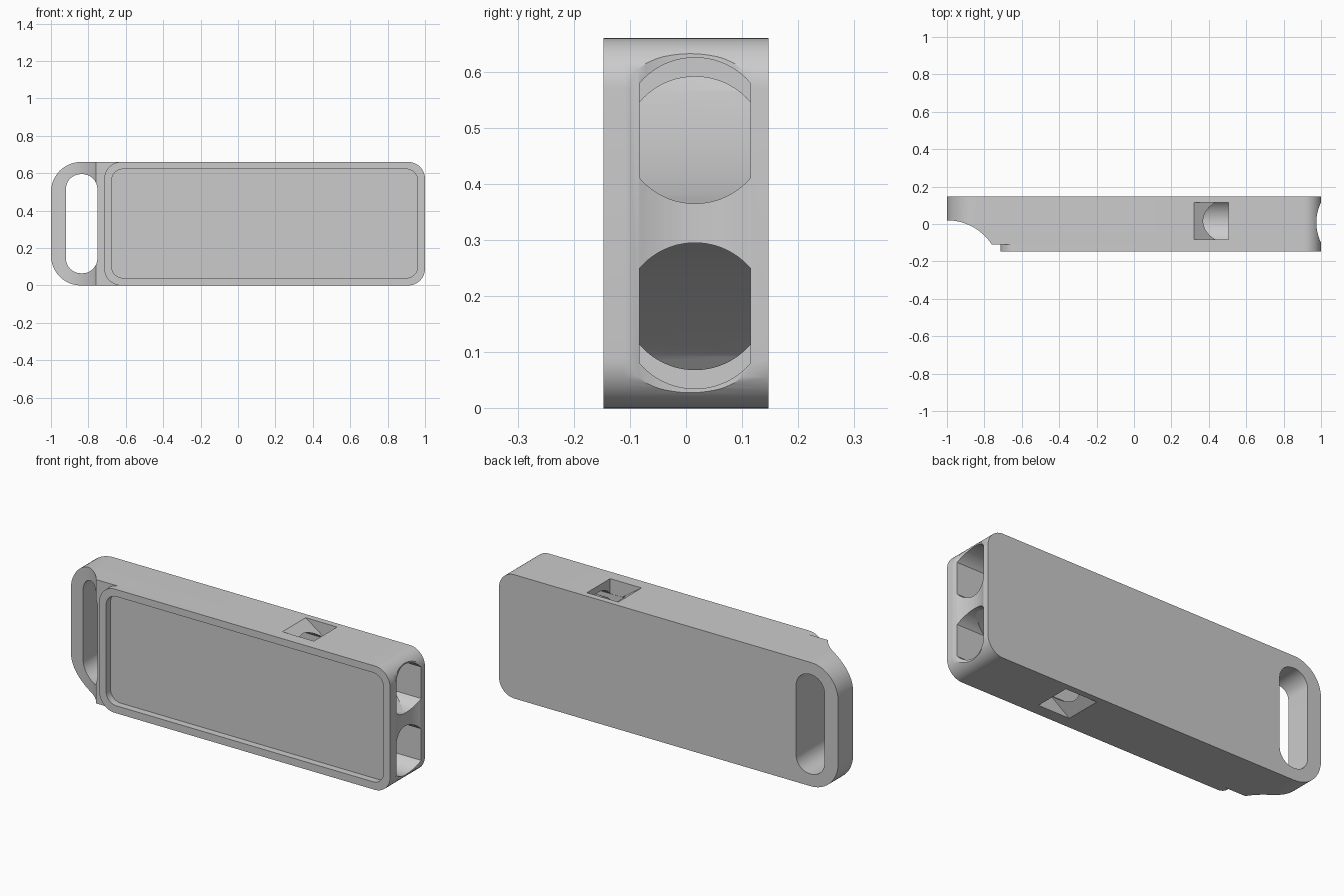
import bpy, bmesh
from math import sin, cos, pi, asin

cube = bpy.data.objects.get("Cube")
if cube:
    bpy.data.objects.remove(cube, do_unlink=True)

MID = 0.33           # mid height of the body
BACK, SHELF, FRONT = 0.147, -0.11, -0.147
AIR_Y, AIR_W, AIR_R = 0.016, 0.099, 0.13   # air channel centre, half width, radius


def prism(name, points, axis, lo, hi):
    """Extrude a closed 2D outline along one axis."""
    place = {"X": lambda p, q: (lo, p, q),
             "Y": lambda p, q: (p, lo, q),
             "Z": lambda p, q: (p, q, lo)}[axis]
    shift = [(hi - lo) * (a == axis) for a in "XYZ"]
    bm = bmesh.new()
    face = bm.faces.new([bm.verts.new(place(p, q)) for p, q in points])
    out = bmesh.ops.extrude_face_region(bm, geom=[face])
    moved = [v for v in out["geom"] if isinstance(v, bmesh.types.BMVert)]
    bmesh.ops.translate(bm, verts=moved, vec=shift)
    bmesh.ops.recalc_face_normals(bm, faces=bm.faces)
    mesh = bpy.data.meshes.new(name)
    bm.to_mesh(mesh)
    bm.free()
    obj = bpy.data.objects.new(name, mesh)
    bpy.context.collection.objects.link(obj)
    return obj


def arc(cx, cy, r, start, end, steps):
    return [(cx + r * cos(start + (end - start) * i / steps),
             cy + r * sin(start + (end - start) * i / steps))
            for i in range(steps + 1)]


def rounded(x0, x1, z0, z1, r_left, r_right, steps=12):
    """Rounded rectangle with its own radius at each end."""
    a, b = r_left, r_right
    return (arc(x1 - b, z0 + b, b, -pi / 2, 0, steps)
            + arc(x1 - b, z1 - b, b, 0, pi / 2, steps)
            + arc(x0 + a, z1 - a, a, pi / 2, pi, steps)
            + arc(x0 + a, z0 + a, a, pi, 1.5 * pi, steps))


def channel_outline(z):
    """Circle with its two sides cut flat."""
    t = asin(AIR_W / AIR_R)
    return (arc(AIR_Y, z, AIR_R, pi / 2 - t, pi / 2 + t, 20)
            + arc(AIR_Y, z, AIR_R, 1.5 * pi - t, 1.5 * pi + t, 20))


def combine(obj, tool, operation="DIFFERENCE"):
    tool.hide_render = True
    mod = obj.modifiers.new("cut", "BOOLEAN")
    mod.operation, mod.solver, mod.object = operation, "EXACT", tool
    bpy.context.view_layer.objects.active = obj
    bpy.ops.object.modifier_apply(modifier=mod.name)
    bpy.data.objects.remove(tool, do_unlink=True)


# Main body with lanyard slot, scooped tail and hollow mouth end
body = prism("body", rounded(-1, 1, 0, 2 * MID, 0.16, 0.09), "Y", SHELF, BACK)
combine(body, prism("slot_cutter", rounded(-0.92, -0.752, 0.065, 0.595, 0.08, 0.08),
                    "Y", -0.3, 0.3))
combine(body, prism("scoop_cutter", arc(-1, -0.2665, 0.2865, 0, 2 * pi * 95 / 96, 95),
                    "Z", -0.1, 0.8))
combine(body, prism("mouth_groove_cutter", arc(1.2186, 0.0075, 0.2436, 0, 2 * pi * 95 / 96, 95),
                    "Z", -0.1, 0.8))

# Raised frame around the front panel
frame = prism("front_frame", rounded(-0.715, 1, 0, 2 * MID, 0.09, 0.09), "Y", FRONT, SHELF)
combine(frame, prism("panel_cutter", rounded(-0.675, 0.96, 0.04, 0.622, 0.06, 0.06),
                     "Y", -0.3, 0.3))

# Twin air channels, sound windows and ramped blocks, mirrored about mid height
parts = [body, frame]
for side, label in ((1, "upper"), (-1, "lower")):
    combine(body, prism("channel_cutter", channel_outline(MID + side * 0.165),
                        "X", -0.62, 1.1))
    window = [(0.291, 0.35), (0.505, 0.35), (0.505, 0.2)]
    combine(body, prism("window_cutter", [(x, MID + side * h) for x, h in window],
                        "Y", AIR_Y - AIR_W + 0.001, AIR_Y + AIR_W - 0.001))
    ramp = [(0.505, 0.01), (0.965, 0.01), (0.965, 0.03), (0.9, 0.05), (0.82, 0.085),
            (0.74, 0.13), (0.66, 0.185), (0.6, 0.235), (0.57, 0.27), (0.505, 0.27)]
    block = prism(label + "_air_block", [(x, MID + side * h) for x, h in ramp],
                  "Y", AIR_Y - 0.12, AIR_Y + 0.12)
    combine(block, prism("block_trim", channel_outline(MID + side * 0.132),
                         "X", 0.4, 1.1), "INTERSECT")
    parts.append(block)

# Smooth the rounded walls, keep edges sharp
bpy.ops.object.select_all(action="DESELECT")
for obj in parts:
    obj.select_set(True)
bpy.context.view_layer.objects.active = body
bpy.ops.object.shade_smooth_by_angle(angle=pi / 6)
